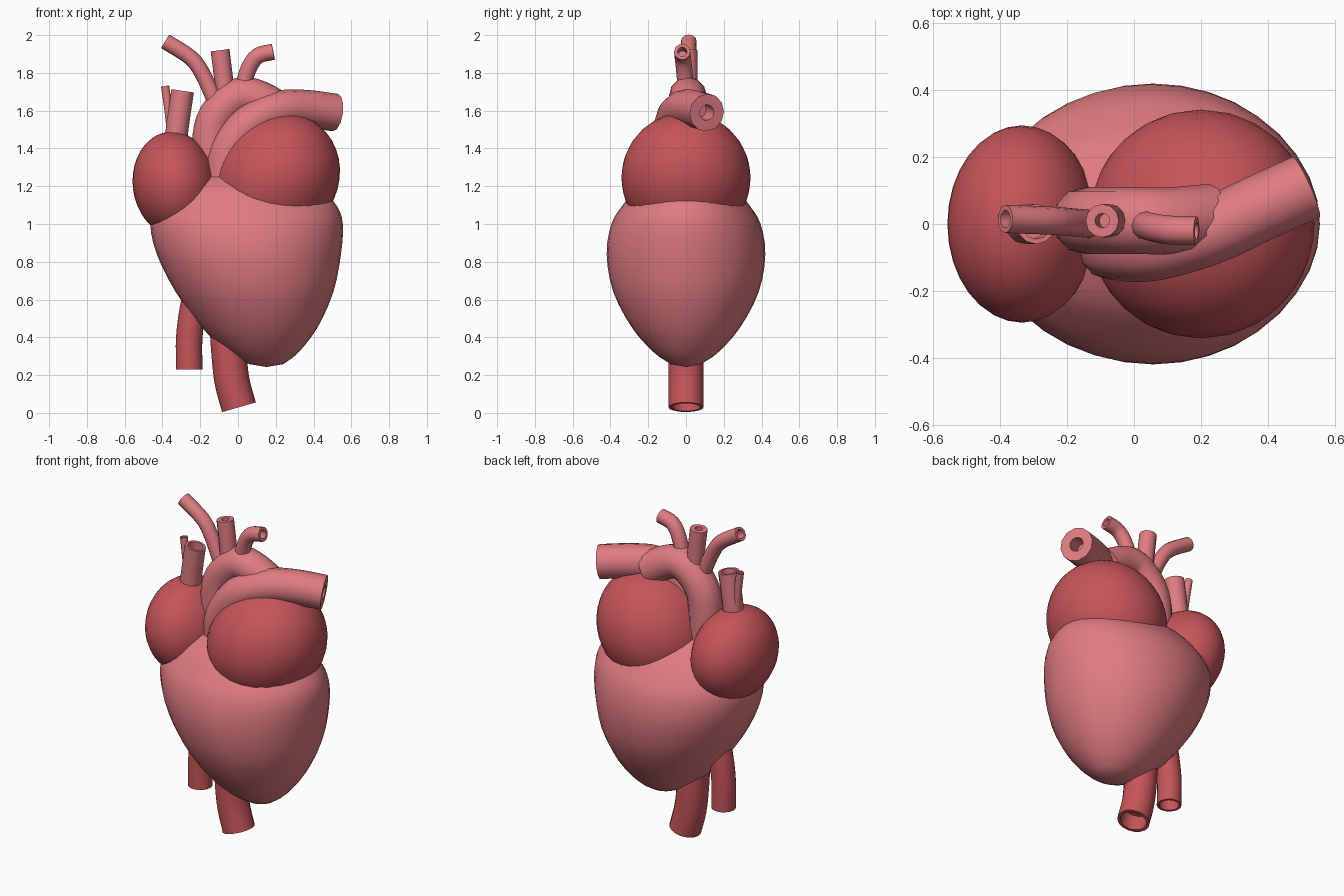
import bpy, bmesh
from math import sin, cos, tau, radians
from mathutils import Vector, Matrix

cube = bpy.data.objects.get("Cube")
if cube:
    bpy.data.objects.remove(cube)


def make_material(name, color):
    mat = bpy.data.materials.new(name)
    mat.use_nodes = True
    mat.diffuse_color = color
    mat.node_tree.nodes["Principled BSDF"].inputs["Base Color"].default_value = color
    return mat


PINK = make_material("pink muscle", (0.74, 0.2, 0.22, 1))
RED = make_material("deep red", (0.56, 0.09, 0.1, 1))


def finish(name, bm, mat, angle=40):
    bmesh.ops.recalc_face_normals(bm, faces=bm.faces)
    mesh = bpy.data.meshes.new(name)
    bm.to_mesh(mesh)
    bm.free()
    mesh.materials.append(mat)
    obj = bpy.data.objects.new(name, mesh)
    bpy.context.collection.objects.link(obj)
    bpy.ops.object.select_all(action="DESELECT")
    obj.select_set(True)
    bpy.context.view_layer.objects.active = obj
    bpy.ops.object.shade_smooth_by_angle(angle=radians(angle))
    return obj


def spline(points, steps):
    """Smooth path through the given points."""
    pts = [Vector(p) for p in points]
    pts = [pts[0] * 2 - pts[1]] + pts + [pts[-1] * 2 - pts[-2]]
    out = []
    for a, b, c, d in zip(pts, pts[1:], pts[2:], pts[3:]):
        for i in range(steps):
            t = i / steps
            out.append(0.5 * (2 * b + (c - a) * t + (2 * a - 5 * b + 4 * c - d) * t ** 2
                              + (3 * b - a - 3 * c + d) * t ** 3))
    return out + [pts[-2]]


def bridge(bm, rings):
    n = len(rings[0])
    for low, high in zip(rings, rings[1:]):
        for i in range(n):
            j = (i + 1) % n
            bm.faces.new((low[i], low[j], high[j], high[i]))


def vessel(name, points, radius, bore, mat, sides=12, depth=0.1):
    """Tube along a path whose far end is open, with a thick rim."""
    path = spline(points, 4)
    bm = bmesh.new()
    side = Vector((0, 1, 0))
    rings = []

    def ring(center, tangent, r):
        u = (side - tangent * side.dot(tangent)).normalized()
        v = tangent.cross(u)
        return [bm.verts.new(center + r * (u * cos(tau * i / sides) + v * sin(tau * i / sides)))
                for i in range(sides)]

    for i, p in enumerate(path):
        tangent = (path[min(i + 1, len(path) - 1)] - path[max(i - 1, 0)]).normalized()
        rings.append(ring(p, tangent, radius))
    rings.append(ring(path[-1], tangent, bore))
    rings.append(ring(path[-1] - tangent * depth, tangent, bore))
    bridge(bm, rings)
    bm.faces.new(rings[0])
    bm.faces.new(rings[-1])
    return finish(name, bm, mat)


def chamber(name, center, radii, tilt):
    """Tilted ellipsoid for an atrium."""
    bm = bmesh.new()
    bmesh.ops.create_uvsphere(bm, u_segments=32, v_segments=20, radius=1)
    bm.transform(Matrix.Translation(center) @ Matrix.Rotation(radians(tilt), 4, "Y")
                 @ Matrix.Diagonal((*radii, 1)))
    return finish(name, bm, RED, 60)


# Ventricles: lofted ovals given as left edge, right edge, half depth, height
SECTIONS = ((0.06, 0.24, 0.08, 0.258), (-0.05, 0.32, 0.17, 0.32), (-0.19, 0.42, 0.285, 0.45),
            (-0.33, 0.505, 0.385, 0.64), (-0.43, 0.545, 0.42, 0.84), (-0.465, 0.555, 0.395, 1.0),
            (-0.44, 0.52, 0.335, 1.1), (-0.36, 0.42, 0.25, 1.2), (-0.2, 0.25, 0.14, 1.27))
bm = bmesh.new()
rings = []
edges = spline([(a, b, z) for a, b, d, z in SECTIONS], 3)
depths = spline([(d, 0, z) for a, b, d, z in SECTIONS], 3)
for e, d in zip(edges, depths):
    mid, half = (e.x + e.y) / 2, (e.y - e.x) / 2
    rings.append([bm.verts.new((mid + half * cos(tau * i / 36), d.x * sin(tau * i / 36), e.z))
                  for i in range(36)])
bridge(bm, rings)
for loop, tip in ((rings[0], (0.15, 0, 0.243)), (rings[-1], (0.02, 0, 1.3))):
    peak = bm.verts.new(tip)
    for i, v in enumerate(loop):
        bm.faces.new((v, loop[(i + 1) % 36], peak))
finish("ventricles", bm, PINK, 60)

# Atria
chamber("left_atrium", (0.2, 0, 1.245), (0.325, 0.342, 0.36), 40)
chamber("right_atrium", (-0.335, 0, 1.21), (0.222, 0.295, 0.28), -8)

# Great arteries
vessel("aortic_arch", [(-0.14, 0.01, 1.15), (-0.145, 0.01, 1.42), (-0.11, 0.01, 1.57),
                       (0, 0.01, 1.673), (0.11, 0.01, 1.66), (0.23, 0.02, 1.59)],
       0.1, 0.045, PINK)
vessel("pulmonary_artery", [(-0.08, -0.06, 1.2), (-0.05, -0.07, 1.38), (0.06, -0.07, 1.53),
                            (0.22, -0.025, 1.605), (0.36, 0.04, 1.61), (0.515, 0.11, 1.59)],
       0.1, 0.042, PINK)

# Arch branches
vessel("right_branch", [(-0.13, 0, 1.67), (-0.185, 0.005, 1.79), (-0.25, 0.01, 1.88),
                        (-0.385, 0.015, 1.967)], 0.042, 0.027, PINK)
vessel("middle_branch", [(-0.07, 0.01, 1.7), (-0.08, 0.01, 1.8), (-0.095, 0.01, 1.92)],
       0.05, 0.022, PINK)
vessel("left_branch", [(0.02, 0, 1.7), (0.055, -0.01, 1.82), (0.105, -0.018, 1.89),
                       (0.187, -0.02, 1.912)], 0.043, 0.025, PINK)

# Upper veins
vessel("upper_vein", [(-0.335, 0, 1.38), (-0.32, 0, 1.52), (-0.293, 0, 1.705)],
       0.06, 0.045, PINK)
vessel("small_upper_vein", [(-0.35, 0.01, 1.42), (-0.365, 0.015, 1.58), (-0.386, 0.02, 1.73)],
       0.022, 0.014, PINK)

# Lower vessels
vessel("lower_vein", [(-0.19, 0, 0.75), (-0.235, 0, 0.57), (-0.258, 0, 0.4), (-0.258, 0, 0.23)],
       0.07, 0.056, RED, 16)
vessel("descending_aorta", [(-0.06, 0, 0.5), (-0.047, 0, 0.3), (-0.03, 0, 0.16), (0.005, 0, 0.03)],
       0.093, 0.075, RED, 16)
